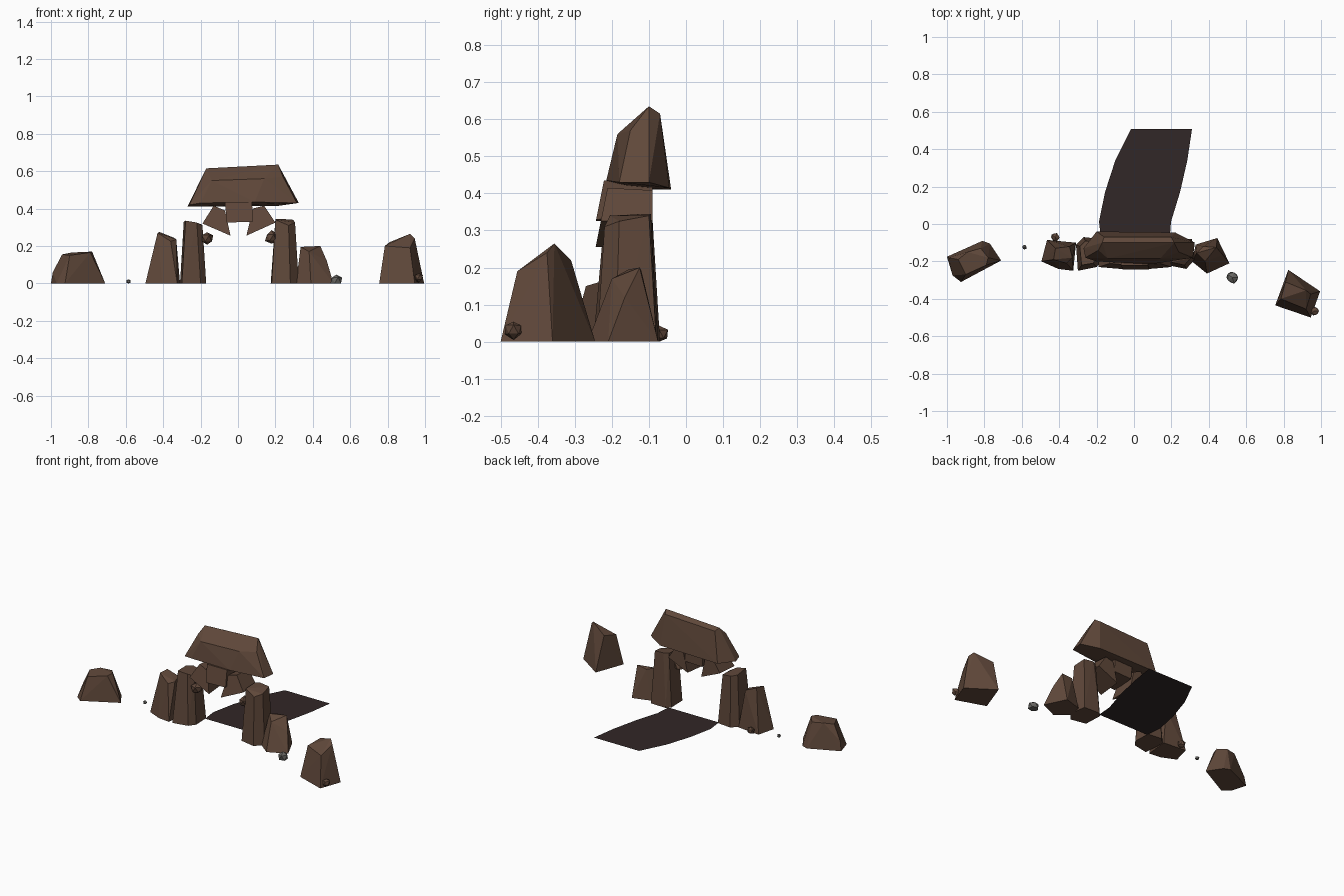
import bpy
import bmesh
import random
from mathutils import Vector

random.seed(4)

if "Cube" in bpy.data.objects:
    bpy.data.objects.remove(bpy.data.objects["Cube"], do_unlink=True)


def make_material(name, color):
    material = bpy.data.materials.new(name)
    material.use_nodes = True
    material.diffuse_color = (*color, 1)
    shader = material.node_tree.nodes["Principled BSDF"]
    shader.inputs["Base Color"].default_value = (*color, 1)
    shader.inputs["Roughness"].default_value = 0.9
    return material


brown = make_material("brown rock", (.115, .064, .042))
grey = make_material("grey stone", (.14, .135, .125))
dark = make_material("dark path", (.031, .02, .02))


def finish(name, bm, material):
    """Turn a bmesh into a flat-shaded object."""
    mesh = bpy.data.meshes.new(name)
    bm.to_mesh(mesh)
    bm.free()
    mesh.materials.append(material)
    obj = bpy.data.objects.new(name, mesh)
    bpy.context.collection.objects.link(obj)
    return obj


def rock(name, base, top, material=brown):
    """Faceted rock: the hull of a base outline (on the ground if flat) and a top."""
    bm = bmesh.new()
    for point in base + top:
        bm.verts.new(Vector(point).to_3d())
    hull = bmesh.ops.convex_hull(bm, input=bm.verts[:])
    loose = {v for key in ("geom_interior", "geom_unused") for v in hull[key]
             if isinstance(v, bmesh.types.BMVert) and not v.link_faces}
    bmesh.ops.delete(bm, geom=list(loose), context="VERTS")
    bmesh.ops.dissolve_limit(bm, angle_limit=.02, verts=bm.verts[:], edges=bm.edges[:])
    bmesh.ops.recalc_face_normals(bm, faces=bm.faces[:])
    return finish(name, bm, material)


def wedge(name, profile, front, back, taper=.9):
    """Stone cut from an x-z profile, a little smaller at the back."""
    cx = sum(x for x, z in profile) / len(profile)
    cz = sum(z for x, z in profile) / len(profile)
    face = [(x, front + (z - cz) * .2, z) for x, z in profile]
    rear = [(cx + (x - cx) * taper, back, cz + (z - cz) * taper) for x, z in profile]
    return rock(name, face, rear)


def pebble(name, center, radius, material=brown):
    """Small irregular stone."""
    bm = bmesh.new()
    bmesh.ops.create_icosphere(bm, subdivisions=1, radius=radius)
    for vert in bm.verts:
        vert.co = vert.co * random.uniform(.8, 1.1) + Vector(center)
        vert.co.z = max(vert.co.z, 0)
    return finish(name, bm, material)


# Free-standing boulders at either end
rock("low_boulder",
     [(-1, -.175), (-.81, -.09), (-.77, -.105), (-.71, -.195), (-.925, -.31), (-.97, -.275)],
     [(-.94, -.19, .155), (-.89, -.15, .165), (-.82, -.13, .16), (-.78, -.18, .17),
      (-.79, -.22, .165), (-.9, -.27, .15), (-.99, -.18, .06)])
rock("tall_boulder",
     [(.755, -.435), (.825, -.245), (.995, -.36), (.945, -.5)],
     [(.785, -.4, .2), (.81, -.31, .22), (.92, -.355, .265), (.945, -.375, .24),
      (.92, -.455, .19)])

# Leaning rocks outside the pillars
rock("left_side_rock",
     [(-.495, -.2), (-.465, -.085), (-.31, -.1), (-.325, -.25), (-.405, -.24)],
     [(-.43, -.19, .27), (-.42, -.13, .275), (-.345, -.12, .245), (-.33, -.18, .235),
      (-.36, -.21, .225)])
rock("right_side_rock",
     [(.31, -.2), (.33, -.11), (.445, -.075), (.51, -.21), (.39, -.265)],
     [(.335, -.155, .195), (.37, -.12, .19), (.44, -.125, .2), (.475, -.165, .12),
      (.38, -.2, .17)])

# Gate pillars
rock("left_pillar",
     [(-.31, -.11), (-.27, -.07), (-.175, -.08), (-.17, -.19), (-.2, -.23), (-.3, -.25)],
     [(-.29, -.12, .33), (-.26, -.09, .325), (-.195, -.1, .315), (-.19, -.18, .31),
      (-.22, -.21, .325), (-.28, -.22, .335)])
rock("right_pillar",
     [(.175, -.1), (.2, -.075), (.31, -.08), (.325, -.19), (.28, -.24), (.18, -.22)],
     [(.2, -.11, .345), (.23, -.095, .345), (.295, -.1, .34), (.305, -.18, .325),
      (.27, -.22, .31), (.2, -.205, .34)])

# Great capstone with a sloping ridge
rock("capstone",
     [(-.27, -.13, .41), (-.2, -.04, .41), (.22, -.045, .415), (.325, -.1, .43),
      (.315, -.18, .43), (.09, -.215, .435), (-.2, -.2, .43), (-.26, -.18, .42)],
     [(-.17, -.1, .615), (-.16, -.07, .6), (.2, -.07, .615), (.215, -.1, .635),
      (.24, -.15, .57), (.14, -.185, .56), (-.14, -.185, .55), (-.19, -.14, .57)])

# Wedge stones under the capstone
wedge("center_wedge", [(-.07, .435), (.075, .435), (.08, .33), (-.06, .325)], -.232, -.09)
wedge("left_wedge", [(-.13, .415), (-.07, .39), (-.04, .255), (-.19, .32)], -.225, -.09)
wedge("right_wedge", [(.14, .415), (.08, .4), (.045, .255), (.2, .325)], -.225, -.09)

# Small stones on the pillars and on the ground
pebble("left_pillar_stone", (-.165, -.19, .24), .038)
pebble("right_pillar_stone", (.18, -.19, .245), .038)
pebble("left_ground_stone", (-.42, -.072, .02), .026)
pebble("right_ground_stone", (.965, -.465, .033), .026)
pebble("grey_ground_stone", (.525, -.285, .015), .036, grey)
pebble("grey_pebble", (-.585, -.125, .01), .014, grey)

# Curving path behind the gate, one flat quad per stretch
path = bmesh.new()
edges = [(-.175, .19, -.09), (-.187, .198, .013), (-.155, .246, .17),
         (-.1, .285, .34), (-.016, .31, .508)]
rows = [(path.verts.new((a, y, 0)), path.verts.new((b, y, 0))) for a, b, y in edges]
for near, far in zip(rows, rows[1:]):
    path.faces.new((near[0], near[1], far[1], far[0]))
finish("path", path, dark)
